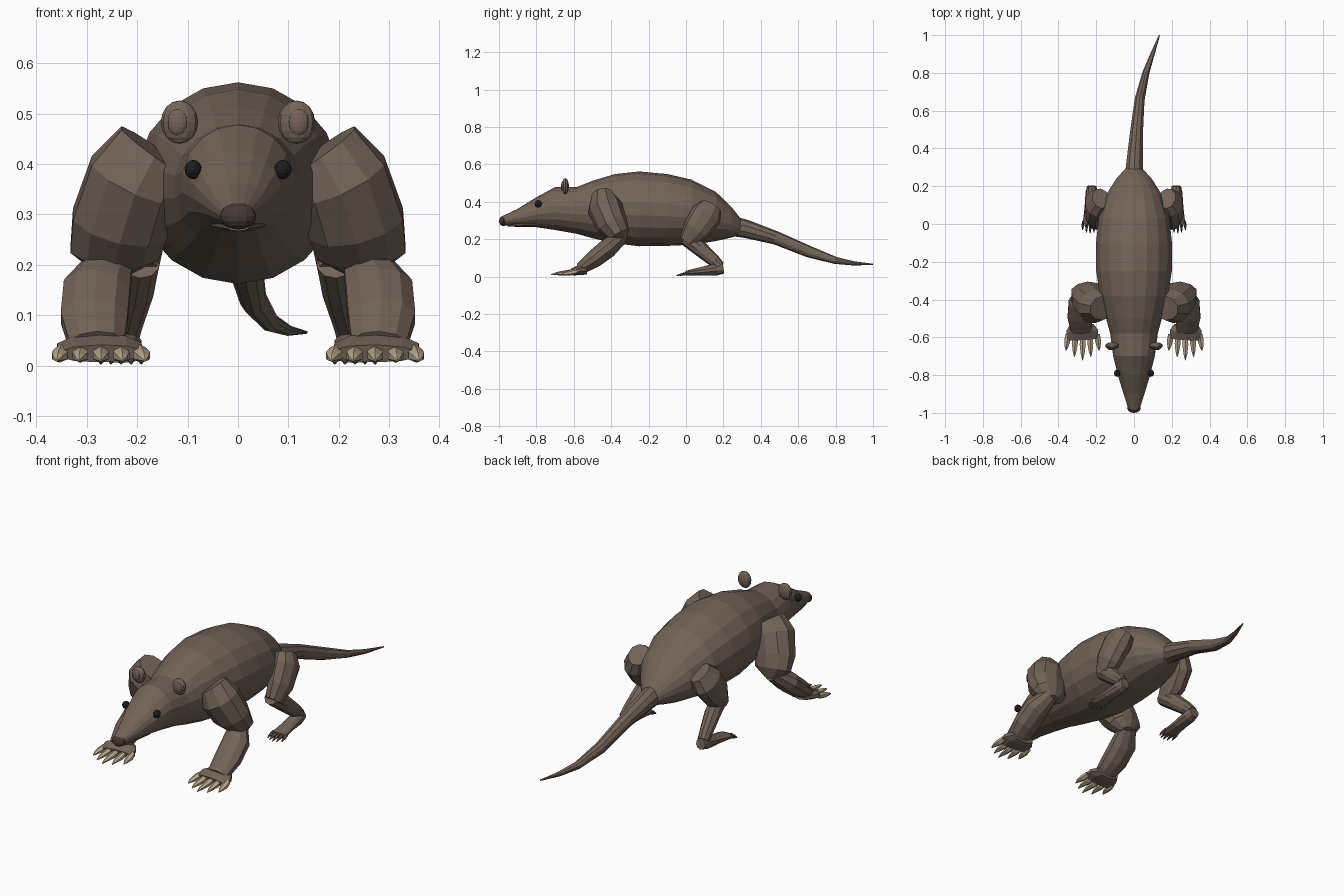
import bpy, bmesh, math
from mathutils import Vector, Matrix

def material(name, rgb):
    m = bpy.data.materials.new(name)
    m.diffuse_color = (*rgb, 1)
    return m

FUR = material("fur", (0.17, 0.125, 0.093))
PALE_SKIN = material("ear_skin", (0.18, 0.12, 0.10))
BLACK = material("eye_black", (0.012, 0.012, 0.013))
NOSE = material("nose_skin", (0.06, 0.04, 0.036))
CLAW = material("claw_horn", (0.50, 0.42, 0.27))
DARK_CLAW = material("dark_claw", (0.12, 0.09, 0.07))

def finish(bm, name, mat, mirror):
    bmesh.ops.recalc_face_normals(bm, faces=bm.faces)
    me = bpy.data.meshes.new(name)
    bm.to_mesh(me)
    bm.free()
    me.materials.append(mat)
    ob = bpy.data.objects.new(name, me)
    bpy.context.collection.objects.link(ob)
    if mirror:
        ob.modifiers.new("mirror", 'MIRROR')
    return ob

def loft(bm, rings, sides, fixed=None):
    """Skin rings (x, y, z, half width, half height) along their path."""
    pts = [Vector(r[:3]) for r in rings]
    loops = []
    for i, r in enumerate(rings):
        t = fixed or (pts[min(i + 1, len(pts) - 1)] - pts[max(i - 1, 0)]).normalized()
        side = (Vector((1, 0, 0)) - t * t.x).normalized()
        up = side.cross(t)
        loops.append([bm.verts.new(pts[i] + side * r[3] * math.sin(a) + up * r[4] * math.cos(a))
                      for a in (2 * math.pi * k / sides for k in range(sides))])
    for a, b in zip(loops, loops[1:]):
        for k in range(sides):
            n = (k + 1) % sides
            bm.faces.new((a[k], a[n], b[n], b[k]))
    bm.faces.new(loops[0])
    bm.faces.new(loops[-1][::-1])

def tube(name, rings, sides=10, mat=FUR, mirror=False, fixed=None):
    bm = bmesh.new()
    loft(bm, rings, sides, fixed)
    return finish(bm, name, mat, mirror)

def ball(name, center, radii, mat, mirror=False, u=12, v=8):
    bm = bmesh.new()
    bmesh.ops.create_uvsphere(bm, u_segments=u, v_segments=v, radius=1,
                              matrix=Matrix.LocRotScale(Vector(center), None, Vector(radii)))
    return finish(bm, name, mat, mirror)

def claws(name, xs, base_y, lengths, z, r, mat):
    bm = bmesh.new()
    mid = sum(xs) / len(xs)
    for x, l in zip(xs, lengths):
        s = (x - mid) * 0.12
        loft(bm, [(x, base_y, z + 0.008, r * 0.8, r * 0.8),
                  (x + s * 0.4, base_y - l * 0.4, z, r, r * 0.8),
                  (x + s * 0.8, base_y - l * 0.75, z - 0.004, r * 0.65, r * 0.5),
                  (x + s, base_y - l, z - 0.010, 0.002, 0.002)], 6)
    return finish(bm, name, mat, True)

# Body and head: y, bottom z, top z, half width
profile = [(-0.985, 0.275, 0.322, 0.028), (-0.90, 0.272, 0.362, 0.056), (-0.80, 0.264, 0.424, 0.087),
           (-0.70, 0.249, 0.478, 0.112), (-0.58, 0.228, 0.48, 0.128), (-0.50, 0.205, 0.512, 0.15),
           (-0.38, 0.178, 0.548, 0.183), (-0.25, 0.162, 0.562, 0.203), (-0.10, 0.164, 0.548, 0.204),
           (0.03, 0.17, 0.518, 0.19), (0.16, 0.19, 0.452, 0.147), (0.24, 0.208, 0.375, 0.095),
           (0.30, 0.225, 0.30, 0.04)]
tube("body", [(0, y, (a + b) / 2, w, (b - a) / 2) for y, a, b, w in profile], 18,
     fixed=Vector((0, 1, 0)))

# Tail sweeping to one side
tube("tail", [(0, 0.22, 0.275, 0.055, 0.055), (0.003, 0.32, 0.255, 0.046, 0.049),
              (0.013, 0.48, 0.207, 0.036, 0.036), (0.03, 0.66, 0.132, 0.027, 0.031),
              (0.063, 0.80, 0.086, 0.019, 0.019), (0.098, 0.90, 0.070, 0.012, 0.011),
              (0.135, 1.0, 0.066, 0.003, 0.003)], 10)

# Face
tube("lower_jaw", [(0, -0.955, 0.274, 0.022, 0.007), (0, -0.90, 0.277, 0.036, 0.011),
                   (0, -0.80, 0.282, 0.055, 0.018), (0, -0.70, 0.29, 0.05, 0.02)], 10)
ball("nose", (0, -0.976, 0.297), (0.036, 0.024, 0.027), NOSE)
ball("eye", (0.089, -0.79, 0.389), (0.017, 0.019, 0.019), BLACK, True)
ball("ear", (0.116, -0.645, 0.483), (0.037, 0.019, 0.043), FUR, True)
ball("inner_ear", (0.120, -0.658, 0.483), (0.021, 0.010, 0.026), PALE_SKIN, True)

# Front legs
tube("upper_arm", [(0.165, -0.445, 0.425, 0.085, 0.065), (0.205, -0.435, 0.37, 0.098, 0.095),
                   (0.235, -0.395, 0.28, 0.100, 0.085), (0.245, -0.36, 0.225, 0.092, 0.062),
                   (0.245, -0.345, 0.185, 0.035, 0.03)], 10, mirror=True)
tube("forearm", [(0.25, -0.35, 0.21, 0.045, 0.04), (0.28, -0.42, 0.15, 0.070, 0.052),
                 (0.285, -0.49, 0.095, 0.070, 0.048), (0.28, -0.565, 0.042, 0.057, 0.032)],
     10, mirror=True)
tube("front_paw", [(0.275, -0.53, 0.038, 0.065, 0.026), (0.275, -0.565, 0.036, 0.088, 0.029),
                   (0.272, -0.61, 0.024, 0.088, 0.018)], 10, mirror=True)
claws("front_claws", [0.272 + i * 0.039 for i in range(-2, 3)], -0.585,
      (0.085, 0.118, 0.137, 0.118, 0.085), 0.020, 0.018, CLAW)

# Hind legs
tube("thigh", [(0.175, 0.135, 0.375, 0.05, 0.06), (0.195, 0.11, 0.33, 0.066, 0.085),
               (0.205, 0.055, 0.25, 0.06, 0.075), (0.20, 0.005, 0.185, 0.042, 0.045)],
     10, mirror=True)
tube("shin", [(0.195, -0.005, 0.205, 0.040, 0.038), (0.205, 0.075, 0.15, 0.039, 0.042),
              (0.22, 0.15, 0.085, 0.032, 0.034), (0.225, 0.18, 0.055, 0.029, 0.028)],
     10, mirror=True)
tube("hind_foot", [(0.224, 0.20, 0.045, 0.026, 0.028), (0.224, 0.165, 0.04, 0.034, 0.034),
                   (0.228, 0.08, 0.028, 0.036, 0.022), (0.232, 0.0, 0.018, 0.042, 0.013)],
     10, mirror=True)
claws("hind_claws", [0.232 + i * 0.018 for i in range(-2, 3)], 0.015,
      (0.046, 0.06, 0.066, 0.06, 0.046), 0.014, 0.009, DARK_CLAW)
